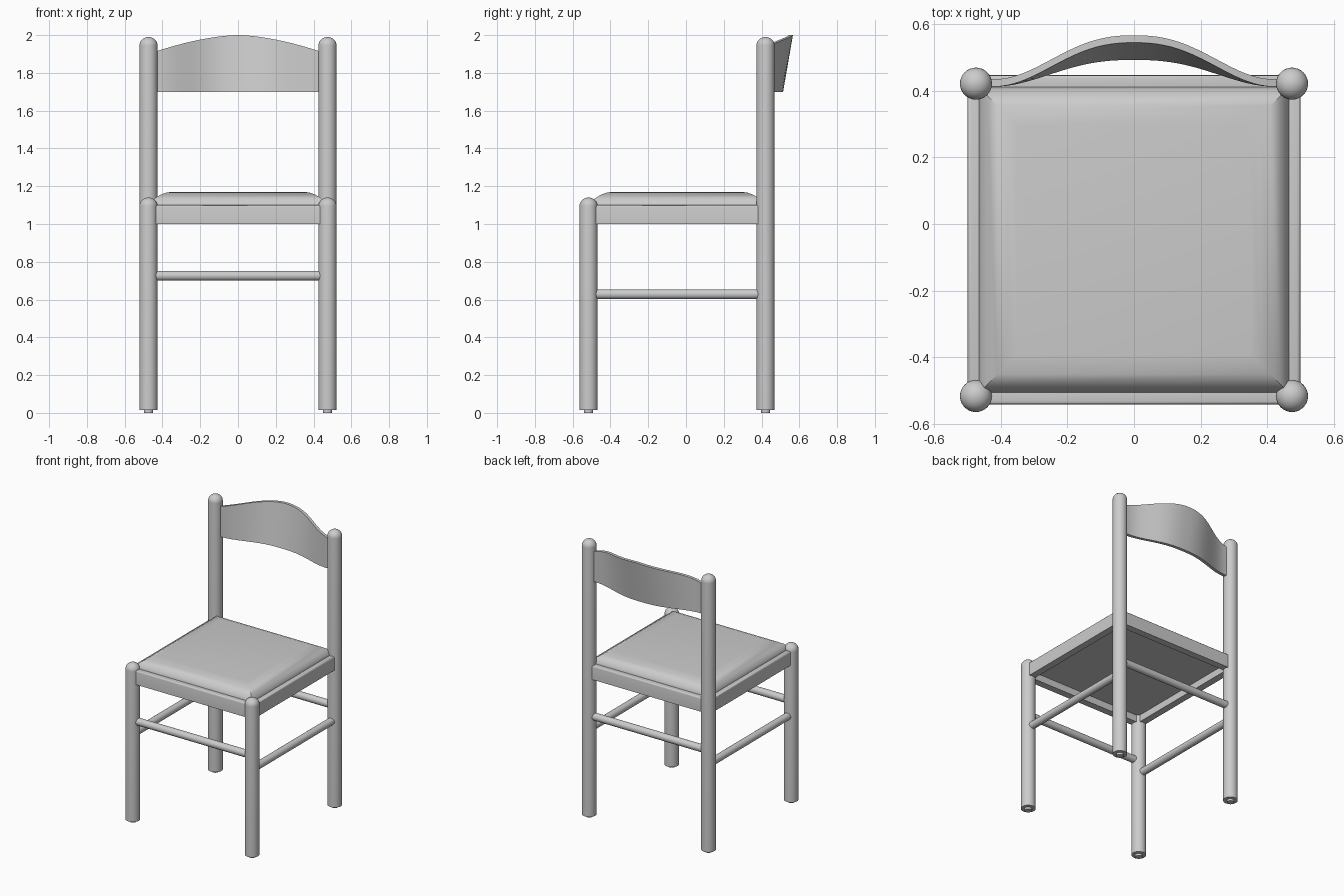
import bpy, bmesh, math
from mathutils import Matrix

cube = bpy.data.objects.get("Cube")
if cube:
    bpy.data.objects.remove(cube, do_unlink=True)

GREY = (0.6, 0.6, 0.6, 1.0)
mat = bpy.data.materials.new("mid grey")
mat.use_nodes = True
mat.diffuse_color = GREY
mat.node_tree.nodes["Principled BSDF"].inputs["Base Color"].default_value = GREY

LEG_X, FRONT_Y, BACK_Y = 0.474, -0.516, 0.421
MID_Y = (FRONT_Y + BACK_Y) / 2
DEPTH = BACK_Y - FRONT_Y


def finish(name, bm):
    bmesh.ops.recalc_face_normals(bm, faces=bm.faces)
    mesh = bpy.data.meshes.new(name)
    bm.to_mesh(mesh)
    bm.free()
    mesh.materials.append(mat)
    obj = bpy.data.objects.new(name, mesh)
    bpy.context.collection.objects.link(obj)
    bpy.ops.object.select_all(action='DESELECT')
    obj.select_set(True)
    bpy.context.view_layer.objects.active = obj
    bpy.ops.object.shade_smooth_by_angle(angle=math.radians(35))


def loft(name, rings):
    """Skin a stack of closed rings and cap both ends."""
    bm = bmesh.new()
    loops = [[bm.verts.new(p) for p in ring] for ring in rings]
    for a, b in zip(loops, loops[1:]):
        for i in range(len(a)):
            j = (i + 1) % len(a)
            bm.faces.new((a[i], a[j], b[j], b[i]))
    bm.faces.new(loops[0])
    bm.faces.new(loops[-1])
    finish(name, bm)


def circle(x, y, z, r, n=32):
    steps = [2 * math.pi * i / n for i in range(n)]
    return [(x + r * math.cos(a), y + r * math.sin(a), z) for a in steps]


# Round legs with a small foot and a domed top
def leg(name, x, y, top):
    r, dome = 0.048, 0.045
    profile = [(0.024, 0), (0.024, 0.015), (r, 0.015)]
    for i in range(8):
        a = math.pi / 2 * i / 8
        profile.append((r * math.cos(a), top - dome + dome * math.sin(a)))
    profile.append((0.002, top))
    loft(name, [circle(x, y, z, rad) for rad, z in profile])


# Seat rails and base panel, with softened top edges where asked
def board(name, x, y, sx, sy, low, soften=0):
    high = 1.1
    bm = bmesh.new()
    bmesh.ops.create_cube(bm, size=1,
                          matrix=Matrix.Translation((x, y, (low + high) / 2))
                          @ Matrix.Diagonal((sx, sy, high - low, 1)))
    if soften:
        top = [e for e in bm.edges if all(v.co.z > high - 0.01 for v in e.verts)]
        bmesh.ops.bevel(bm, geom=top, offset=soften, segments=3,
                        profile=0.5, affect='EDGES')
    finish(name, bm)


# Round stretchers between the legs
def stretcher(name, x, y, z, length, axis):
    bm = bmesh.new()
    bmesh.ops.create_cone(bm, cap_ends=True, segments=24, radius1=0.026,
                          radius2=0.026, depth=length,
                          matrix=Matrix.Translation((x, y, z))
                          @ Matrix.Rotation(math.pi / 2, 4, axis))
    finish(name, bm)


for side, s in (("left", 1), ("right", -1)):
    x = s * LEG_X
    leg("front_leg_" + side, x, FRONT_Y, 1.14)
    leg("back_leg_" + side, x, BACK_Y, 1.99)
    board("side_rail_" + side, x, MID_Y, 0.05, DEPTH, 1.0, 0.01)
    stretcher("side_stretcher_" + side, x, MID_Y, 0.628, DEPTH, 'X')

for end, y in (("front", FRONT_Y), ("back", BACK_Y)):
    board(end + "_rail", 0, y, 2 * LEG_X, 0.05, 1.0, 0.01)
    stretcher(end + "_stretcher", 0, y, 0.726, 2 * LEG_X, 'Y')

board("seat_base", 0, MID_Y, 2 * LEG_X - 0.04, DEPTH - 0.04, 1.05)

# Padded seat with a rounded edge: inset, height
edge = [(0, 1.095), (0, 1.1), (0.008, 1.118), (0.025, 1.137),
        (0.055, 1.155), (0.085, 1.166), (0.115, 1.17)]
hx, hy = 0.465, 0.458
loft("seat_cushion", [[(sx * (hx - d), MID_Y + sy * (hy - d), z)
                       for sx, sy in ((-1, -1), (1, -1), (1, 1), (-1, 1))]
                      for d, z in edge])


# Back rest: bowed backwards, leaning more towards the middle
def back_section(x):
    t = min(abs(x) / 0.42, 1)
    bow = 0.5 * (1 + math.cos(math.pi * t ** 1.25))
    top = 2 - 0.085 * (abs(x) / 0.43) ** 1.65
    lean = 0.08 + 0.052 * (top - 1.7) / 0.3
    low_y, high_y = 0.412 + 0.08 * bow, 0.412 + lean * bow
    return [(x, low_y, 1.7), (x, low_y + 0.022, 1.7),
            (x, high_y + 0.022, top), (x, high_y, top)]


N = 40
loft("back_rest", [back_section(-0.45 + 0.9 * i / N) for i in range(N + 1)])
